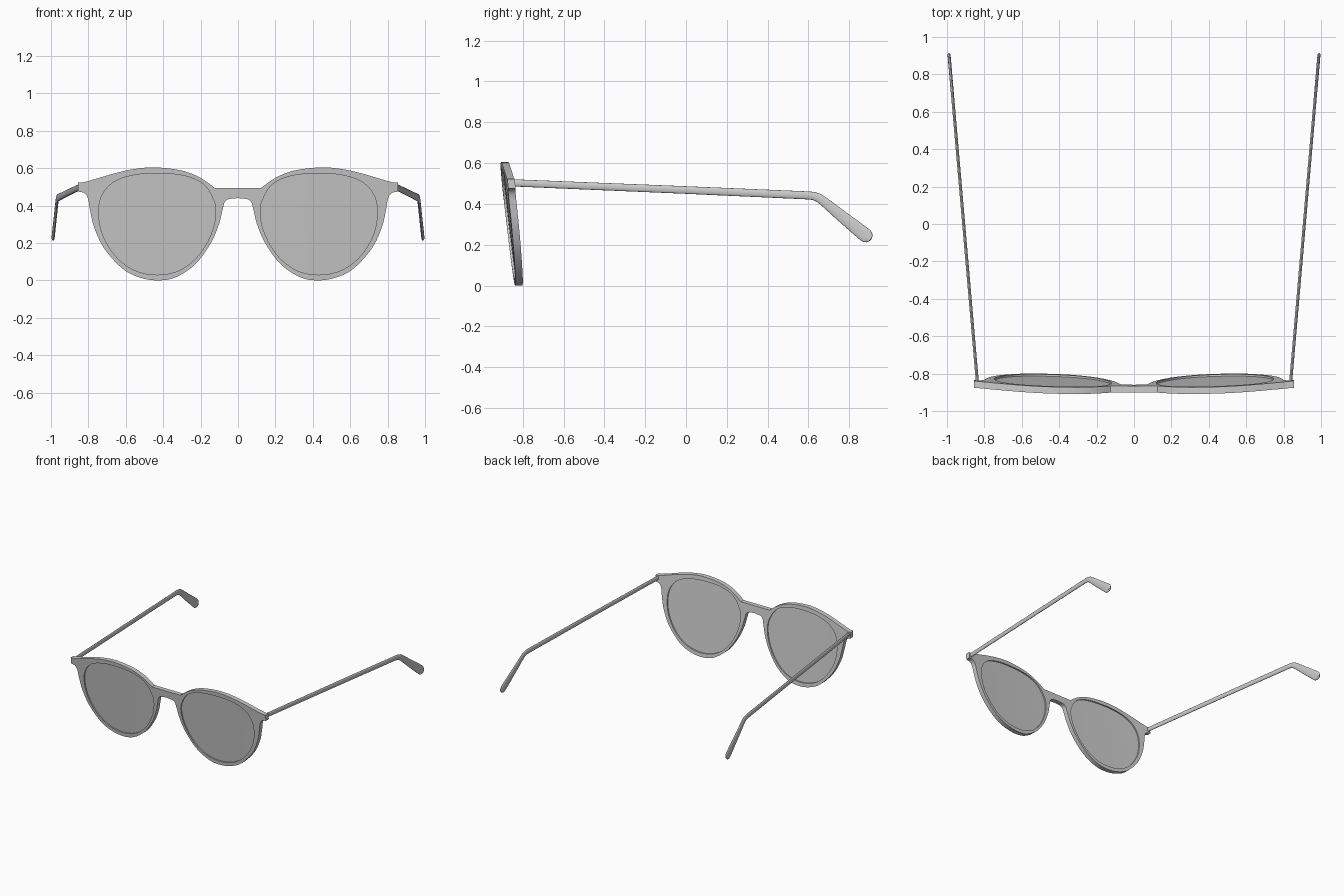
import bpy, bmesh, math
from mathutils import Vector

if "Cube" in bpy.data.objects:
    bpy.data.objects.remove(bpy.data.objects["Cube"])

grey = bpy.data.materials.new("plain grey")
grey.diffuse_color = (0.6, 0.6, 0.6, 1)
grey.use_nodes = True
grey.node_tree.nodes["Principled BSDF"].inputs["Base Color"].default_value = grey.diffuse_color

CENTRE = Vector((0.43, 0.40))
THICK = 0.036


def front_y(x, z):
    # tilted front plane that wraps slightly backwards at the sides
    return -0.845 - 0.115 * z + 0.04 * x * x


def spline(pts, closed=False, steps=6):
    # Catmull-Rom curve through the points
    pts = [Vector(p) for p in pts]
    n = len(pts)
    get = (lambda i: pts[i % n]) if closed else (lambda i: pts[max(0, min(n - 1, i))])
    out = []
    for i in range(n if closed else n - 1):
        a, b, c, d = (get(i + k) for k in (-1, 0, 1, 2))
        for s in range(steps):
            t = s / steps
            out.append(0.5 * (2 * b + (c - a) * t + (2 * a - 5 * b + 4 * c - d) * t * t
                              + (3 * b - a - 3 * c + d) * t ** 3))
    if not closed:
        out.append(pts[-1])
    return out


def ray_hit(loop, direction):
    # where a ray from CENTRE crosses the closed loop
    for i, p in enumerate(loop):
        a, e = p - CENTRE, loop[(i + 1) % len(loop)] - p
        den = direction.x * e.y - direction.y * e.x
        if abs(den) < 1e-12:
            continue
        t = (a.x * e.y - a.y * e.x) / den
        u = (a.x * direction.y - a.y * direction.x) / den
        if t > 0 and -1e-6 <= u <= 1 + 1e-6:
            return CENTRE + direction * t
    return CENTRE + direction * 0.3


def make(name, bm, angle=35):
    bmesh.ops.remove_doubles(bm, verts=bm.verts, dist=1e-6)
    bmesh.ops.recalc_face_normals(bm, faces=bm.faces)
    mesh = bpy.data.meshes.new(name)
    bm.to_mesh(mesh)
    bm.free()
    ob = bpy.data.objects.new(name, mesh)
    bpy.context.collection.objects.link(ob)
    mesh.materials.append(grey)
    mod = ob.modifiers.new("mirror", 'MIRROR')
    mod.use_clip = True
    mod.merge_threshold = 0.0005
    bpy.ops.object.select_all(action='DESELECT')
    ob.select_set(True)
    bpy.context.view_layer.objects.active = ob
    bpy.ops.object.shade_smooth_by_angle(angle=math.radians(angle))
    return ob


# outlines of one half: rim with bridge and end piece, and the lens opening
top = spline([(0.125, 0.495), (0.20, 0.548), (0.30, 0.587), (0.44, 0.604), (0.55, 0.596),
              (0.65, 0.575), (0.75, 0.546), (0.82, 0.526), (0.855, 0.522)])
low = spline([(0.855, 0.475), (0.825, 0.470), (0.803, 0.440), (0.79, 0.37), (0.768, 0.28),
              (0.715, 0.17), (0.62, 0.065), (0.53, 0.017), (0.43, 0.0), (0.33, 0.018),
              (0.225, 0.09), (0.145, 0.20), (0.102, 0.30), (0.083, 0.375), (0.070, 0.42),
              (0.045, 0.436), (0.0, 0.44)])
outer = [Vector((0, 0.495)), Vector((0.06, 0.495))] + top + low
opening = spline([(0.119, 0.36), (0.135, 0.44), (0.19, 0.518), (0.29, 0.56), (0.43, 0.572),
                  (0.56, 0.562), (0.665, 0.525), (0.727, 0.455), (0.745, 0.36),
                  (0.722, 0.24), (0.65, 0.125), (0.55, 0.053), (0.43, 0.03), (0.31, 0.055),
                  (0.21, 0.135), (0.143, 0.25)], closed=True)
inner = [ray_hit(opening, (p - CENTRE).normalized()) for p in outer]


def ring(bm, loop, depth):
    return [bm.verts.new((p.x, front_y(p.x, p.y) + depth, p.y)) for p in loop]


def bridge_rings(bm, a, b, skip_last=False):
    n = len(a)
    for i in range(n - 1 if skip_last else n):
        j = (i + 1) % n
        bm.faces.new((a[i], a[j], b[j], b[i]))


# front frame
bm = bmesh.new()
of, ob_ = ring(bm, outer, 0), ring(bm, outer, THICK)
nf, nb = ring(bm, inner, 0), ring(bm, inner, THICK)
bridge_rings(bm, of, nf)
bridge_rings(bm, nb, ob_)
bridge_rings(bm, nf, nb)
bridge_rings(bm, ob_, of, skip_last=True)   # open at the mirror plane
make("front_frame", bm)

# lenses: thin wrapped discs set inside the rims
bm = bmesh.new()
lens_centre = Vector((0.43, 0.31))
edges = []
for depth in (0.010, 0.026):
    rings = [ring(bm, [lens_centre + (p - lens_centre) * s for p in opening], depth)
             for s in (1.0, 0.66, 0.33)]
    for a, b in zip(rings, rings[1:]):
        bridge_rings(bm, a, b)
    bm.faces.new(rings[-1])
    edges.append(rings[0])
bridge_rings(bm, edges[0], edges[1])
make("lenses", bm)

# temple arms: oval section swept along a bent path, widening to a rounded tip
path = [(-0.845, 0.503, 0.0175), (0.0, 0.468, 0.0185), (0.59, 0.442, 0.0195),
        (0.625, 0.439, 0.020), (0.65, 0.430, 0.0215), (0.68, 0.408, 0.023),
        (0.76, 0.342, 0.028), (0.84, 0.278, 0.033), (0.88, 0.246, 0.0345)]
tip = Vector((0.78, -0.626))
for t, s in ((0.4, 0.92), (0.7, 0.71), (0.9, 0.44), (1.0, 0.1)):
    path.append((0.88 + tip.x * 0.034 * t, 0.246 + tip.y * 0.034 * t, 0.0345 * s))
bm = bmesh.new()
prev = None
SIDES = 20
for i, (y, z, r) in enumerate(path):
    a, b = path[max(0, i - 1)], path[min(len(path) - 1, i + 1)]
    d = Vector((b[0] - a[0], b[1] - a[1])).normalized()
    x = 0.838 + 0.0865 * (y + 0.84)
    w = min(0.008, r * 0.6)
    loop = []
    for k in range(SIDES):
        ang = math.tau * k / SIDES
        h = r * math.sin(ang)
        loop.append(bm.verts.new((x + w * math.cos(ang), y - d.y * h, z + d.x * h)))
    if prev:
        bridge_rings(bm, prev, loop)
    else:
        bm.faces.new(loop)
    prev = loop
bm.faces.new(prev)
make("temple_arms", bm, 50)
